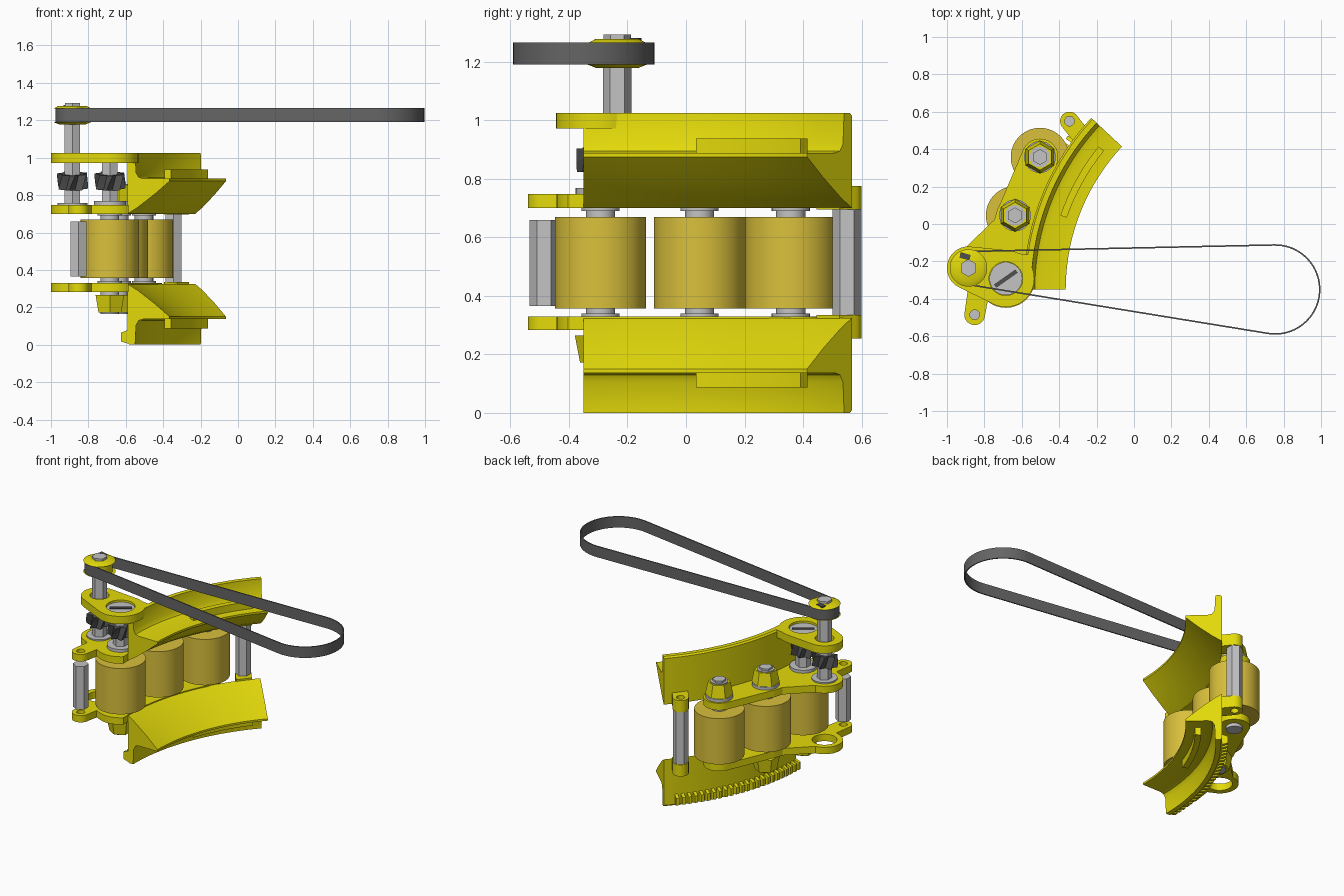
import bpy, bmesh, math
from math import cos, sin, pi, radians
from mathutils import Vector, Matrix

if "Cube" in bpy.data.objects:
    bpy.data.objects.remove(bpy.data.objects["Cube"], do_unlink=True)


def material(name, rgb):
    m = bpy.data.materials.new(name)
    m.use_nodes = True
    m.diffuse_color = (*rgb, 1)
    m.node_tree.nodes["Principled BSDF"].inputs["Base Color"].default_value = (*rgb, 1)
    return m


YELLOW = material("bright yellow", (0.77, 0.70, 0.003))
RUBBER = material("tan roller", (0.70, 0.53, 0.045))
STEEL = material("light grey metal", (0.55, 0.55, 0.56))
BELT = material("belt grey", (0.13, 0.13, 0.13))
DARK = material("dark grey", (0.08, 0.08, 0.08))

HUB = Vector((0.755, -0.35))        # centre of the curved guides and wide belt end
DRIVE = Vector((-0.885, -0.235))    # drive shaft
ROLLERS = [Vector((-0.685, -0.292)), Vector((-0.636, 0.046)), Vector((-0.503, 0.358))]
FRONT_LUG, BACK_LUG = Vector((-0.852, -0.485)), Vector((-0.345, 0.55))
TOP = 1.025                         # guides mirror between z = 0 and here


def finish(name, bm, mat, smooth=True):
    bmesh.ops.recalc_face_normals(bm, faces=bm.faces)
    me = bpy.data.meshes.new(name)
    bm.to_mesh(me)
    bm.free()
    me.materials.append(mat)
    ob = bpy.data.objects.new(name, me)
    bpy.context.collection.objects.link(ob)
    if smooth:
        shade(ob)
    return ob


def shade(ob):
    bpy.ops.object.select_all(action='DESELECT')
    ob.select_set(True)
    bpy.context.view_layer.objects.active = ob
    bpy.ops.object.shade_smooth_by_angle(angle=radians(30))


def add_cyl(bm, c, r, z0, z1, seg=40, r2=None):
    bmesh.ops.create_cone(bm, cap_ends=True, segments=seg, radius1=r,
                          radius2=r if r2 is None else r2, depth=z1 - z0,
                          matrix=Matrix.Translation((c[0], c[1], (z0 + z1) / 2)))


def cyl(name, c, r, z0, z1, mat, seg=40, r2=None):
    bm = bmesh.new()
    add_cyl(bm, c, r, z0, z1, seg, r2)
    return finish(name, bm, mat)


def thin_box(name, c, z, length, width, height, turn, mat):
    bm = bmesh.new()
    bmesh.ops.create_cube(bm, size=1, matrix=Matrix.Translation((*c, z)) @ Matrix.Rotation(turn, 4, 'Z')
                          @ Matrix.Diagonal((length, width, height, 1)))
    finish(name, bm, mat, False)


def polar(r, a):
    return HUB + Vector((r * cos(a), r * sin(a)))


def add_sweep(bm, profile, a0, a1, n):
    """Sweep a closed (radius, z) profile around the hub, angles in degrees."""
    rings = []
    for i in range(n + 1):
        a = radians(a0 + (a1 - a0) * i / n)
        rings.append([bm.verts.new((*polar(r, a), z)) for r, z in profile])
    k = len(profile)
    for p, q in zip(rings, rings[1:]):
        for j in range(k):
            bm.faces.new((p[j], p[(j + 1) % k], q[(j + 1) % k], q[j]))
    bm.faces.new(rings[0])
    bm.faces.new(rings[-1])


def box_profile(r0, r1, z0, z1):
    return [(r0, z0), (r1, z0), (r1, z1), (r0, z1)]


def capsule(a, ra, b, rb, z0, z1):
    """Prism around the hull of two circles."""
    bm = bmesh.new()
    for c, r in ((a, ra), (b, rb)):
        for i in range(40):
            t = 2 * pi * i / 40
            for z in (z0, z1):
                bm.verts.new((c[0] + r * cos(t), c[1] + r * sin(t), z))
    out = bmesh.ops.convex_hull(bm, input=bm.verts)
    bmesh.ops.delete(bm, geom=[v for v in out["geom_interior"] if isinstance(v, bmesh.types.BMVert)],
                     context='VERTS')
    bmesh.ops.dissolve_limit(bm, angle_limit=0.01, verts=bm.verts, edges=bm.edges)
    return finish("helper", bm, YELLOW, False)


def plate(name, parts, holes):
    """Unite the parts, cut the holes, then drop the helpers."""
    base, helpers = parts[0], parts[1:] + holes
    for h in helpers:
        h.hide_render = True
        mod = base.modifiers.new("cut", 'BOOLEAN')
        mod.object, mod.solver = h, 'EXACT'
        mod.operation = 'DIFFERENCE' if h in holes else 'UNION'
    dg = bpy.context.evaluated_depsgraph_get()
    me = bpy.data.meshes.new_from_object(base.evaluated_get(dg))
    base.modifiers.clear()
    base.data = me
    base.name = name
    for h in helpers:
        bpy.data.objects.remove(h, do_unlink=True)
    shade(base)


# Curved guides with flared lips, mirrored top and bottom
lip = [(1.345, 0.70), (1.29, 0.735), (1.20, 0.805), (1.12, 0.875), (1.12, 0.888), (1.26, 0.888),
       (1.285, 0.895), (1.30, 0.92), (1.305, TOP), (1.335, TOP), (1.345, TOP - 0.01)]
rib = box_profile(1.178, 1.215, 0.88, 0.938)
for side in ("upper", "lower"):
    flip = (lambda p: p) if side == "upper" else (lambda p: [(r, TOP - z) for r, z in p])
    bm = bmesh.new()
    add_sweep(bm, flip(lip), 137, 180, 36)
    finish(side + "_guide", bm, YELLOW)
    bm = bmesh.new()
    add_sweep(bm, flip(rib), 141, 161, 16)
    finish(side + "_guide_rib", bm, YELLOW)

# Row of rack teeth along the foot of the lower guide
bm = bmesh.new()
for i in range(24):
    a = 140 + i * 1.7
    add_sweep(bm, [(1.34, 0.005), (1.38, 0.017), (1.38, 0.065), (1.34, 0.08)], a, a + 0.85, 1)
finish("rack_teeth", bm, YELLOW, False)

# Roller carrier plates, trimmed flush with the guides
for side, z0, z1 in (("lower", 0.283, 0.33), ("upper", 0.70, 0.748)):
    r1, r2, r3 = ROLLERS
    arc = bmesh.new()
    add_sweep(arc, box_profile(1.32, 1.50, z0, z1), 153, 179, 24)
    parts = [capsule(DRIVE, 0.115, r1, 0.15, z0, z1), capsule(r1, 0.145, r2, 0.1, z0, z1),
             capsule(r2, 0.098, r3, 0.098, z0, z1), finish("helper", arc, YELLOW, False),
             capsule(DRIVE, 0.09, r2, 0.06, z0, z1),
             capsule(FRONT_LUG, 0.055, DRIVE + Vector((0.07, -0.03)), 0.06, z0, z1)]
    lug0, lug1 = (0.255, 0.335) if side == "lower" else (0.695, 0.775)
    parts.append(capsule(BACK_LUG, 0.05, polar(1.34, radians(141.5)), 0.05, lug0, lug1))
    holes = [cyl("helper", DRIVE, 0.078, z0 - 0.1, z1 + 0.1, YELLOW),
             cyl("helper", FRONT_LUG, 0.026, z0 - 0.1, z1 + 0.1, YELLOW, 20),
             cyl("helper", BACK_LUG, 0.026, z0 - 0.1, z1 + 0.1, YELLOW, 20),
             cyl("helper", HUB, 1.342, z0 - 0.1, z1 + 0.1, YELLOW, 256)]
    plate(side + "_carrier_plate", parts, holes)

# Small top bracket holding the two shafts
z0, z1 = 0.972, TOP
arc = bmesh.new()
add_sweep(arc, box_profile(1.31, 1.44, z0, z1), 172, 179.8, 8)
plate("top_bracket",
      [capsule(DRIVE, 0.115, ROLLERS[0], 0.152, z0, z1), finish("helper", arc, YELLOW, False)],
      [cyl("helper", ROLLERS[0], 0.09, 0.9, 1.1, YELLOW), cyl("helper", DRIVE, 0.06, 0.9, 1.1, YELLOW)])

# Rollers with bearings, washers, cone nuts and bolts
for c, label in zip(ROLLERS, ("front", "middle", "back")):
    cyl(label + "_roller", c, 0.156, 0.356, 0.67, RUBBER, 64)
    bm = bmesh.new()
    for z0, z1, r in ((0.262, 0.357, 0.05), (0.325, 0.34, 0.065), (0.669, 0.705, 0.05),
                      (0.69, 0.703, 0.065), (0.74, 0.768, 0.085)):
        add_cyl(bm, c, r, z0, z1)
    finish(label + "_roller_bearings", bm, STEEL)
    if label != "back":
        cyl(label + "_lower_nut", c, 0.07, 0.172, 0.265, YELLOW, 6, 0.088)
        cyl(label + "_lower_bolt", c, 0.05, 0.165, 0.18, STEEL)
    if label != "front":
        cyl(label + "_upper_nut", c, 0.088, 0.766, 0.853, YELLOW, 6, 0.07)
        cyl(label + "_upper_washer", c, 0.055, 0.85, 0.859, STEEL)
        cyl(label + "_upper_bolt", c, 0.042, 0.855, 0.872, STEEL, 6)
cyl("front_roller_shaft", ROLLERS[0], 0.048, 0.70, 0.98, STEEL, 6)
cyl("front_shaft_cap", ROLLERS[0], 0.088, 0.976, 1.012, STEEL)
thin_box("cap_slot", ROLLERS[0], 1.013, 0.14, 0.022, 0.006, radians(35), DARK)

# Drive shaft, bearing and pulley
cyl("drive_shaft", DRIVE, 0.048, 0.70, 1.27, STEEL, 6)
cyl("drive_bearing", DRIVE, 0.08, 0.70, 0.757, STEEL)
bm = bmesh.new()
add_cyl(bm, DRIVE, 0.07, 1.178, 1.19, r2=0.1)
add_cyl(bm, DRIVE, 0.08, 1.185, 1.27)
add_cyl(bm, DRIVE, 0.1, 1.264, 1.277, r2=0.075)
finish("drive_pulley", bm, YELLOW)
cyl("pulley_nut", DRIVE, 0.047, 1.27, 1.293, STEEL, 6)
thin_box("pulley_key", DRIVE + Vector((-0.018, 0.062)), 1.277, 0.055, 0.03, 0.008, radians(-15), DARK)

# Dark jagged couplings on the two shafts
for label, c in (("drive", DRIVE), ("front", ROLLERS[0])):
    bm = bmesh.new()
    rings = [[bm.verts.new((c.x + r * cos(t), c.y + r * sin(t), z + 0.012 * sin(t)))
              for k in range(14) for r, t in [((0.083, 0.055)[k % 2], 2 * pi * k / 14 + twist)]]
             for z, twist in ((0.835, 0), (0.875, 0.2), (0.915, 0.4))]
    for p, q in zip(rings, rings[1:]):
        for k in range(14):
            bm.faces.new((p[k], p[(k + 1) % 14], q[(k + 1) % 14], q[k]))
    bm.faces.new(rings[0])
    bm.faces.new(rings[-1])
    finish(label + "_coupling", bm, DARK, False)

# Hexagonal spacer posts between the plates
for label, c, z0, z1 in (("front", FRONT_LUG, 0.365, 0.66), ("back", BACK_LUG, 0.32, 0.71)):
    cyl(label + "_spacer_post", c, 0.049, z0, z1, STEEL, 6)

# Drive belt: two arcs joined by their outer tangents
small_r, big_r = 0.092, 0.242
span = HUB - DRIVE
heading = math.atan2(span.y, span.x)
phi = math.acos((small_r - big_r) / span.length)
path = []
for c, r, a0, a1 in ((HUB, big_r, heading - phi, heading + phi),
                     (DRIVE, small_r, heading + phi, heading - phi + 2 * pi)):
    for i in range(33):
        t = a0 + (a1 - a0) * i / 32
        path.append((c, r, Vector((cos(t), sin(t)))))
bm = bmesh.new()
loops = [[bm.verts.new((*(c + d * (r - inset)), z)) for c, r, d in path]
         for inset, z in ((0, 1.19), (0, 1.265), (0.008, 1.265), (0.008, 1.19))]
n = len(path)
for j in range(4):
    p, q = loops[j], loops[(j + 1) % 4]
    for i in range(n):
        bm.faces.new((p[i], p[(i + 1) % n], q[(i + 1) % n], q[i]))
finish("drive_belt", bm, BELT)
